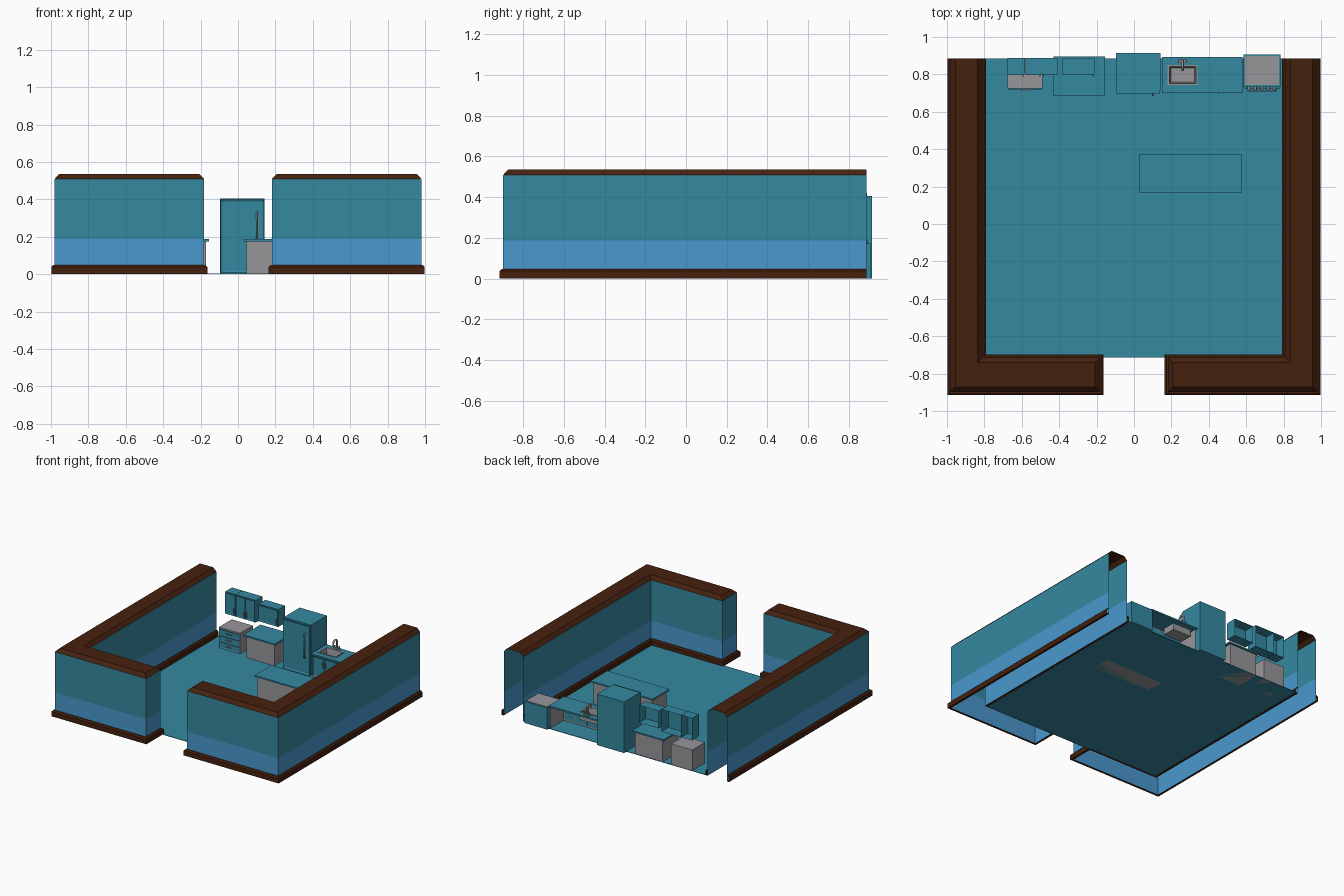
import bpy, bmesh, math
from mathutils import Vector

if "Cube" in bpy.data.objects:
    bpy.data.objects.remove(bpy.data.objects["Cube"])


def mat(name, rgb):
    m = bpy.data.materials.new(name)
    m.diffuse_color = (*rgb, 1)
    m.use_nodes = True
    m.node_tree.nodes["Principled BSDF"].inputs["Base Color"].default_value = m.diffuse_color
    return m


TEAL = mat("teal paint", (0.036, 0.25, 0.355))
BLUE = mat("blue wall paint", (0.067, 0.314, 0.61))
BROWN = mat("dark brown wood", (0.061, 0.015, 0.0044))
GRAY = mat("light gray", (0.31, 0.31, 0.33))


def finish(name, bm, *mats):
    me = bpy.data.meshes.new(name)
    bm.to_mesh(me)
    bm.free()
    ob = bpy.data.objects.new(name, me)
    bpy.context.collection.objects.link(ob)
    for m in mats:
        me.materials.append(m)
    return ob


def box_bm(x0, x1, y0, y1, z0, z1):
    bm = bmesh.new()
    bmesh.ops.create_cube(bm, size=1)
    for v in bm.verts:
        v.co = ((x0 + x1) / 2 + v.co.x * (x1 - x0),
                (y0 + y1) / 2 + v.co.y * (y1 - y0),
                (z0 + z1) / 2 + v.co.z * (z1 - z0))
    bm.normal_update()
    return bm


def box(name, m, *dims, open_dirs=()):
    """Box; faces whose normal matches open_dirs are removed."""
    bm = box_bm(*dims)
    gone = [f for f in bm.faces if any(f.normal.dot(Vector(d)) > 0.9 for d in open_dirs)]
    bmesh.ops.delete(bm, geom=gone, context='FACES')
    return finish(name, bm, m)


def panel(name, m, *dims, rim=0.01, depth=0.004):
    """Door slab with a recessed front panel."""
    bm = box_bm(*dims)
    front = [f for f in bm.faces if f.normal.y < -0.9]
    bmesh.ops.inset_region(bm, faces=front, thickness=rim)
    bmesh.ops.translate(bm, verts=front[0].verts, vec=(0, depth, 0))
    return finish(name, bm, m)


def tube(name, m, pts, r):
    cu = bpy.data.curves.new(name, 'CURVE')
    cu.dimensions = '3D'
    cu.bevel_depth = r
    cu.bevel_resolution = 2
    cu.use_fill_caps = True
    sp = cu.splines.new('POLY')
    sp.points.add(len(pts) - 1)
    for p, c in zip(sp.points, pts):
        p.co = (*c, 1)
    cu.materials.append(m)
    ob = bpy.data.objects.new(name, cu)
    bpy.context.collection.objects.link(ob)
    return ob


# ---- walls: one profile swept round each half of the room, mirrored ----
PATH = [(-.98, .886), (-.98, -.897), (-.182, -.897), (-.182, -.715), (-.81, -.715), (-.81, .886)]


def sweep(name, profile, mats, slots, cap=False):
    bm = bmesh.new()
    nrm = []
    for a, b in zip(PATH, PATH[1:]):
        d = (Vector(b) - Vector(a)).normalized()
        nrm.append(Vector((d.y, -d.x)))
    rows = []
    for i, p in enumerate(PATH):
        n = nrm[0] if i == 0 else nrm[-1] if i == len(nrm) else nrm[i - 1] + nrm[i]
        rows.append([bm.verts.new((p[0] + n.x * o, p[1] + n.y * o, z)) for o, z in profile])
    for a, b in zip(rows, rows[1:]):
        for j in range(len(profile) - 1):
            f = bm.faces.new((a[j], b[j], b[j + 1], a[j + 1]))
            f.material_index = slots[j]
    if cap:
        f = bm.faces.new([r[-1] for r in rows])
        f.material_index = slots[-1]
        bmesh.ops.triangulate(bm, faces=[f])
    ob = finish(name, bm, *mats)
    mod = ob.modifiers.new("mirror", 'MIRROR')
    mod.use_mirror_merge = False
    return ob


sweep("walls", [(0, 0), (0, .188), (0, .51), (-.026, .537)], (BLUE, TEAL, BROWN), (0, 1, 2), cap=True)
sweep("skirting", [(0, 0), (.018, 0), (.018, .038), (.008, .048), (0, .048)], (BROWN,), (0, 0, 0, 0))
box("floor", TEAL, -.79, .79, -.713, .886, 0, .004)

# ---- drawer unit ----
box("drawer_body", GRAY, -.675, -.49, .725, .885, 0, .168)
for i in range(3):
    z = .012 + i * .05
    panel(f"drawer_front_{i}", TEAL, -.672, -.493, .72, .727, z, z + .045, rim=.006, depth=.002)
    box(f"drawer_handle_{i}", GRAY, -.605, -.56, .711, .721, z + .02, z + .026)

# ---- plain counters: back cabinet and island ----
for n, x0, x1, y0, y1 in (("back", -.43, -.155, .684, .895), ("island", .03, .576, .165, .375)):
    box(n + "_counter_top", TEAL, x0, x1, y0, y1, .176, .188)
    box(n + "_cabinet_body", GRAY, x0 + .016, x1 - .016, y0 + .016, y1 - .012, 0, .177)

# ---- fridge ----
box("fridge_body", TEAL, -.097, .141, .714, .914, 0, .405)
panel("fridge_door", TEAL, -.094, .138, .698, .716, .008, .4, rim=.014, depth=.006)
tube("fridge_handle", GRAY, [(.1, .702, .14), (.1, .688, .145), (.1, .688, .33), (.1, .702, .335)], .005)

# ---- sink cabinet, open at the back ----
box("sink_cabinet_body", GRAY, .16, .575, .713, .885, 0, .177,
    open_dirs=((0, 1, 0), (0, 0, -1), (0, 0, 1)))
for i in range(4):
    x = .164 + i * .102
    panel(f"sink_cabinet_door_{i}", TEAL, x, x + .098, .707, .714, .015, .168, rim=.01, depth=.003)
    hx = x + (.088 if i % 2 == 0 else .01)
    box(f"sink_door_handle_{i}", GRAY, hx - .003, hx + .003, .699, .708, .1, .145)
top = box("sink_counter_top", TEAL, .15, .58, .7, .893, .176, .188)
cutter = box("sink_cutter", GRAY, .183, .337, .746, .847, .1, .3)
cutter.hide_render = True
cutter.hide_set(True)
mod = top.modifiers.new("sink hole", 'BOOLEAN')
mod.operation = 'DIFFERENCE'
mod.solver = 'EXACT'
mod.object = cutter

# basin: outer shell with the top inset and pushed down
bm = box_bm(.18, .34, .743, .85, .125, .192)
face = [f for f in bm.faces if f.normal.z > .9]
bmesh.ops.inset_region(bm, faces=face, thickness=.012)
r = bmesh.ops.extrude_discrete_faces(bm, faces=face)
inner = r['faces'][0]
bmesh.ops.translate(bm, verts=inner.verts, vec=(0, 0, -.058))
c = inner.calc_center_median()
for v in inner.verts:
    v.co.x = c.x + (v.co.x - c.x) * .88
    v.co.y = c.y + (v.co.y - c.y) * .84
finish("sink_basin", bm, GRAY)

# faucet: base bar, gooseneck and two taps
box("faucet_base", GRAY, .236, .284, .862, .88, .187, .197)
arc = [(.26, .847 + .024 * math.cos(t * math.pi / 8), .245 + .024 * math.sin(t * math.pi / 8)) for t in range(9)]
tube("faucet_spout", GRAY, [(.26, .871, .19)] + arc + [(.26, .823, .228)], .007)
for s in (-1, 1):
    tube(f"faucet_tap_{s}", GRAY, [(.26 + s * .02, .871, .195), (.26 + s * .02, .871, .214)], .005)

# ---- stove ----
box("stove_body", TEAL, .585, .783, .732, .905, 0, .172)
box("stove_top", GRAY, .594, .774, .743, .897, .171, .176)
panel("oven_door", TEAL, .59, .778, .722, .733, .03, .135, rim=.02, depth=.003)
tube("oven_handle", GRAY, [(.61, .722, .122), (.61, .71, .122), (.758, .71, .122), (.758, .722, .122)], .004)
for i in range(5):
    x = .615 + i * .034
    tube(f"stove_knob_{i}", GRAY, [(x, .733, .153), (x, .716, .153)], .008)

# ---- wall cabinets, open at the back ----
for n, x0, x1, z0, z1, doors in (("narrow", -.675, -.582, .245, .42, 1),
                                 ("double", -.58, -.408, .245, .42, 2),
                                 ("low", -.382, -.21, .262, .4, 1)):
    box(f"{n}_wall_cabinet", TEAL, x0, x1, .805, .888, z0, z1, open_dirs=((0, 1, 0),))
    w = (x1 - x0) / doors
    for i in range(doors):
        a, b = x0 + i * w + .003, x0 + (i + 1) * w - .003
        panel(f"{n}_wall_cabinet_door_{i}", TEAL, a, b, .797, .806, z0 + .004, z1 - .004, rim=.012, depth=.003)
        hx = a + .007 if (doors == 2 and i == 1) else b - .007
        box(f"{n}_wall_cabinet_handle_{i}", GRAY, hx - .003, hx + .003, .789, .798, z0 + .02, z0 + .065)
